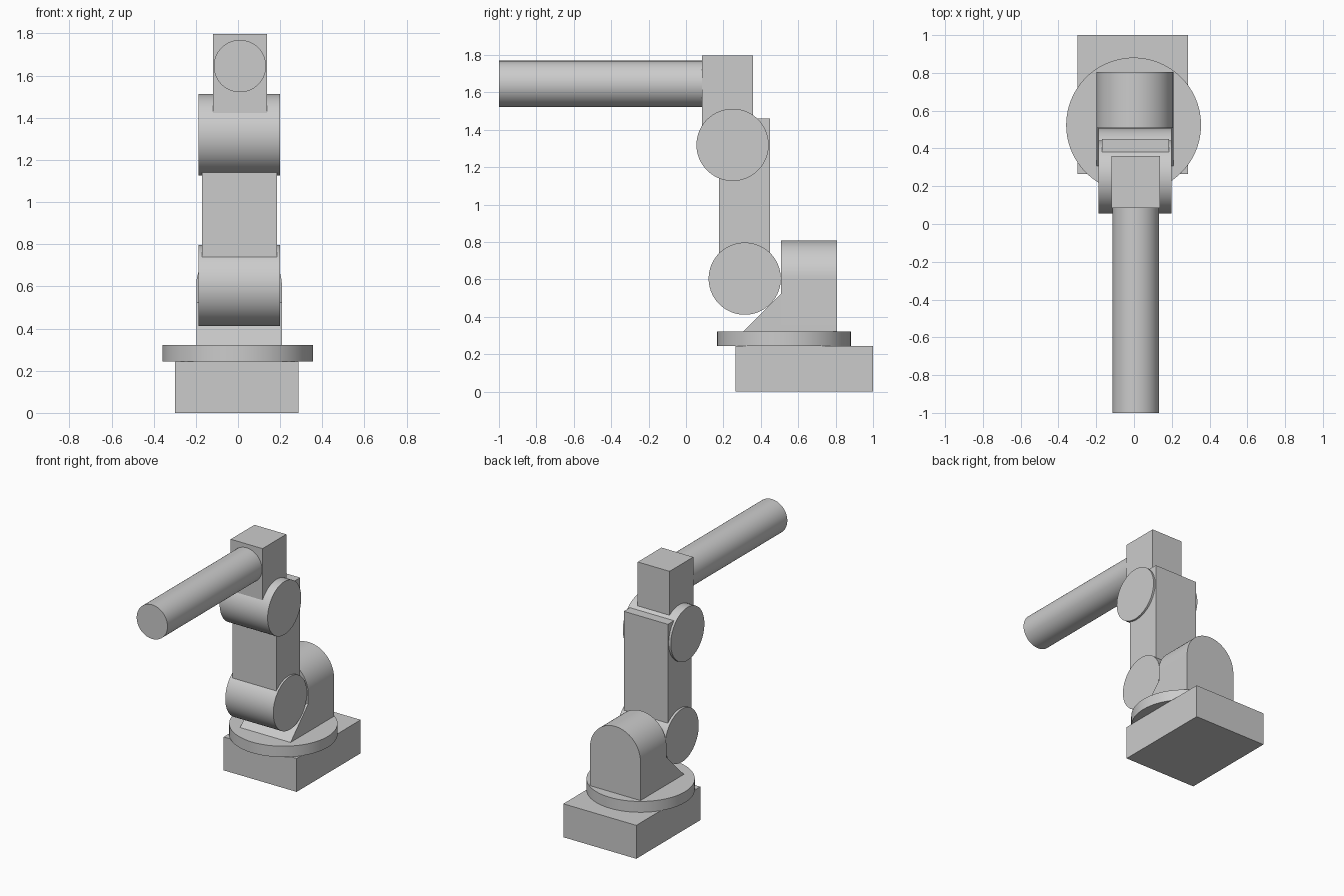
import bpy, bmesh
from math import pi, sin, cos, radians

if "Cube" in bpy.data.objects:
    bpy.data.objects.remove(bpy.data.objects["Cube"])


def box(name, x, y, z):
    """Box from its min/max ranges."""
    mid = [(a + b) / 2 for a, b in (x, y, z)]
    bpy.ops.mesh.primitive_cube_add(size=1, location=mid)
    ob = bpy.context.object
    ob.name = name
    ob.scale = [b - a for a, b in (x, y, z)]
    bpy.ops.object.transform_apply(location=False, rotation=False, scale=True)


def cylinder(name, radius, depth, center, rotation=(0, 0, 0)):
    bpy.ops.mesh.primitive_cylinder_add(vertices=96, radius=radius, depth=depth,
                                        location=center, rotation=rotation)
    bpy.context.object.name = name


def extrude(name, points, offset):
    """Solid from a planar outline pushed along an offset."""
    bm = bmesh.new()
    face = bm.faces.new([bm.verts.new(p) for p in points])
    geom = bmesh.ops.extrude_face_region(bm, geom=[face])["geom"]
    bmesh.ops.translate(bm, vec=offset,
                        verts=[g for g in geom if isinstance(g, bmesh.types.BMVert)])
    bmesh.ops.recalc_face_normals(bm, faces=bm.faces)
    mesh = bpy.data.meshes.new(name)
    bm.to_mesh(mesh)
    bm.free()
    bpy.context.collection.objects.link(bpy.data.objects.new(name, mesh))


# Base and turntable
box("base", (-0.3, 0.287), (0.264, 1.0), (0, 0.243))
cylinder("turntable", 0.357, 0.079, (-0.002, 0.524, 0.2825))

# Round-topped shoulder bracket with its sloped foot
cx, r, zc = 0.005, 0.203, 0.604
arch = [(cx - r, 0.508, 0.32), (cx + r, 0.508, 0.32)]
arch += [(cx + r * cos(pi * i / 48), 0.508, zc + r * sin(pi * i / 48)) for i in range(49)]
extrude("shoulder_bracket", arch, (0, 0.298, 0))
extrude("bracket_foot", [(cx - r, 0.305, 0.32), (cx - r, 0.508, 0.32), (cx - r, 0.508, 0.523)],
        (2 * r, 0, 0))

# Joints, turning about x
for name, y, z in (("lower_joint", 0.314, 0.604), ("upper_joint", 0.249, 1.319)):
    cylinder(name, 0.193, 0.386, (0.006, y, z), (0, pi / 2, 0))

# Arm, head block and long barrel
box("arm", (-0.17, 0.185), (0.177, 0.45), (0.604, 1.46))
box("head_block", (-0.119, 0.137), (0.086, 0.359), (1.319, 1.797))
cylinder("barrel", 0.124, 1.086, (0.009, -0.457, 1.645), (pi / 2, 0, 0))

# Smooth round sides, keep hard edges
bpy.ops.object.select_all(action='SELECT')
bpy.context.view_layer.objects.active = bpy.data.objects["base"]
bpy.ops.object.shade_smooth_by_angle(angle=radians(30))
